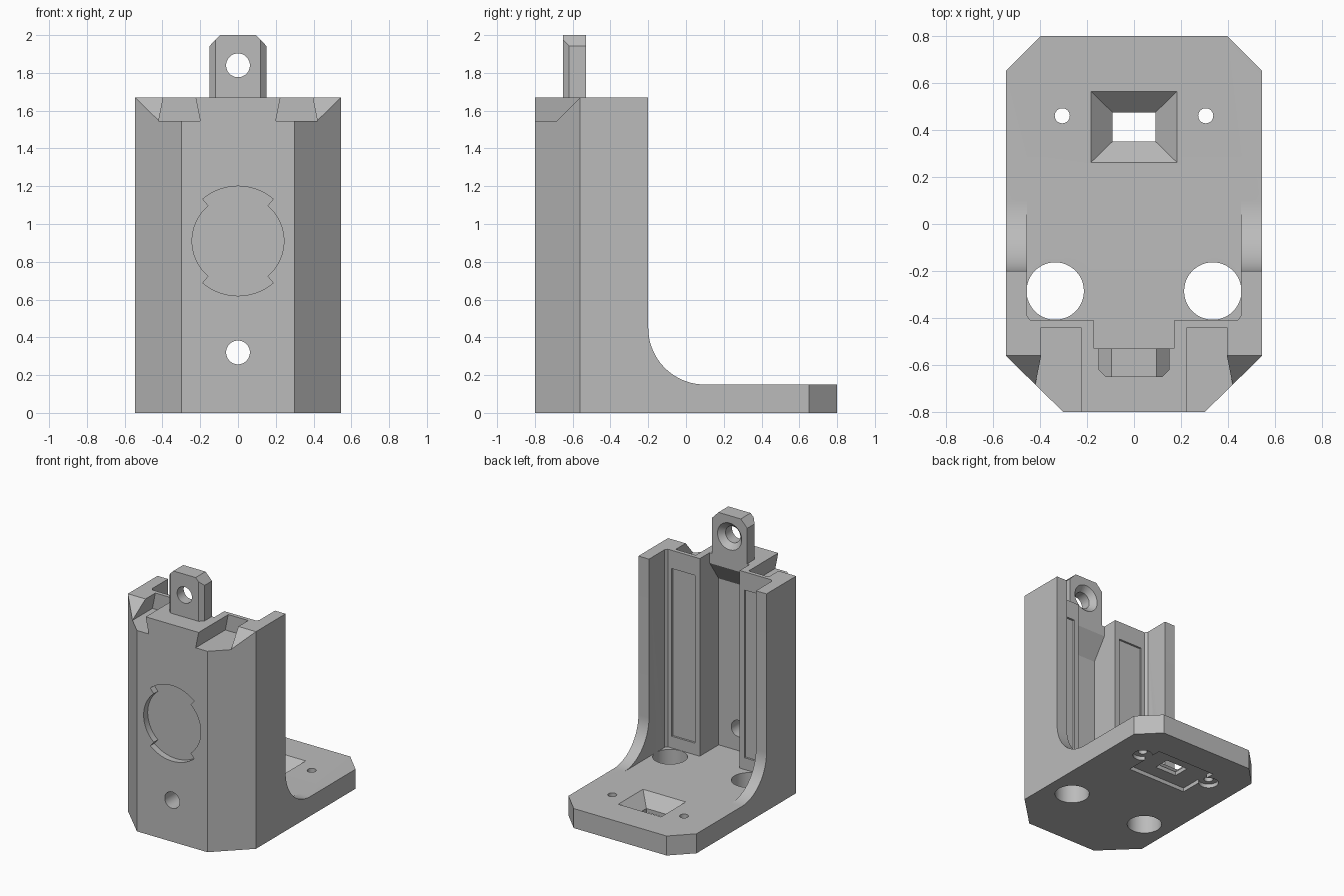
import bpy
import bmesh
from math import sin, cos, pi, radians

cube = bpy.data.objects.get("Cube")
if cube:
    bpy.data.objects.remove(cube)

grey = bpy.data.materials.new("plain_grey")
grey.use_nodes = True
grey.diffuse_color = (0.5, 0.5, 0.5, 1)
grey.node_tree.nodes["Principled BSDF"].inputs["Base Color"].default_value = (0.5, 0.5, 0.5, 1)


def loft(name, ring_a, ring_b):
    """Closed solid between two rings of 3D points."""
    bm = bmesh.new()
    a = [bm.verts.new(p) for p in ring_a]
    b = [bm.verts.new(p) for p in ring_b]
    n = len(a)
    bm.faces.new(a)
    bm.faces.new(b)
    for i in range(n):
        j = (i + 1) % n
        bm.faces.new((a[i], a[j], b[j], b[i]))
    bmesh.ops.recalc_face_normals(bm, faces=bm.faces)
    mesh = bpy.data.meshes.new(name)
    bm.to_mesh(mesh)
    bm.free()
    mesh.materials.append(grey)
    obj = bpy.data.objects.new(name, mesh)
    bpy.context.collection.objects.link(obj)
    return obj


def place(pts, axis, d):
    """Lift 2D points to 3D at distance d along the axis."""
    if axis == "x":
        return [(d, u, v) for u, v in pts]
    if axis == "y":
        return [(u, d, v) for u, v in pts]
    return [(u, v, d) for u, v in pts]


def prism(name, pts, axis, lo, hi, end=None):
    return loft(name, place(pts, axis, lo), place(end or pts, axis, hi))


def arc(cx, cy, r, start=0, stop=360, n=48):
    full = stop - start == 360
    angles = [radians(start + (stop - start) * i / (n if full else n - 1)) for i in range(n)]
    return [(cx + r * cos(t), cy + r * sin(t)) for t in angles]


def rect(x0, x1, y0, y1):
    return [(x0, y0), (x1, y0), (x1, y1), (x0, y1)]


def flip(pts):
    return [(-u, v) for u, v in reversed(pts)]


def cut(target, cutter):
    cutter.hide_render = True
    mod = target.modifiers.new("cut", "BOOLEAN")
    mod.operation = "DIFFERENCE"
    mod.solver = "EXACT"
    mod.object = cutter
    bpy.context.view_layer.objects.active = target
    bpy.ops.object.modifier_apply(modifier=mod.name)
    bpy.data.objects.remove(cutter)


# Body: L-shaped side profile with a rounded inner corner
side = [(-0.8, 0), (0.8, 0), (0.8, 0.15)] + arc(0.1, 0.45, 0.3, 270, 180, 20)
side += [(-0.2, 1.67), (-0.8, 1.67)]
body = prism("bracket_body", side, "x", -0.545, 0.545)

# Inner cavity with the stepped front wall
half = [(0.455, 0.3), (0.455, -0.39), (0.44, -0.41), (0.17, -0.41), (0.17, -0.53)]
cut(body, prism("cavity", half + flip(half), "z", 0.15, 1.9))

# Deeper centre channel with a sloping ceiling
channel = [(-0.5, 0.15), (-0.64, 0.15), (-0.64, 1.43), (-0.53, 1.59), (-0.5, 1.59)]
cut(body, prism("channel", channel, "x", -0.17, 0.17))

for s in (1, -1):
    def mirror(pts):
        return pts if s == 1 else flip(pts)

    # Chamfered vertical corners
    front = [(0.30, -0.8), (0.30, -0.9), (0.7, -0.9), (0.7, -0.56), (0.545, -0.56)]
    rear = [(0.395, 0.8), (0.545, 0.65), (0.7, 0.65), (0.7, 0.9), (0.395, 0.9)]
    cut(body, prism("front_corner", mirror(front), "z", -0.1, 1.9))
    cut(body, prism("rear_corner", mirror(rear), "z", -0.1, 1.9))

    # Sloped shoulder and dovetail pocket at the top
    slope = [(-0.9, 1.545), (-0.685, 1.545), (-0.43, 1.80), (-0.9, 1.80)]
    cut(body, prism("shoulder", slope, "x", s * 0.31, s * 0.7))
    cut(body, prism("pocket", mirror(rect(0.2, 0.42, -0.9, -0.44)), "z", 1.545, 1.795,
                    mirror(rect(0.25, 0.37, -0.9, -0.44))))

    # Shallow inner panel
    cut(body, prism("panel", mirror(rect(0.21, 0.41, 0.24, 1.53)), "y", -0.425, -0.35))

    # Base holes and round ears of the underside recess
    cut(body, prism("post_hole", arc(s * 0.335, -0.285, 0.122), "z", -0.1, 0.3))
    cut(body, prism("ear", arc(s * 0.305, 0.46, 0.07, n=32), "z", -0.1, 0.03))
    cut(body, prism("screw_hole", arc(s * 0.305, 0.46, 0.032, n=32), "z", -0.1, 0.3))

# Underside recess, tapered funnel and its throat
cut(body, prism("recess", rect(-0.25, 0.25, 0.25, 0.575), "z", -0.1, 0.03))
cut(body, prism("throat", rect(-0.092, 0.092, 0.35, 0.475), "z", -0.1, 0.1))
cut(body, prism("funnel", rect(-0.092, 0.092, 0.35, 0.475), "z", 0.06, 0.15 + 0.09,
                rect(-0.272, 0.272, 0.175, 0.652)))

# Front disc recess with stepped arcs, and the screw hole below
dial = arc(0, 0.91, 0.29, 50, 130) + arc(0, 0.91, 0.243, 130, 230)
dial += arc(0, 0.91, 0.29, 230, 310) + arc(0, 0.91, 0.243, 310, 410)
cut(body, prism("dial", dial, "y", -0.9, -0.75))
cut(body, prism("front_hole", arc(0, 0.32, 0.063), "y", -0.9, -0.5))

# Mounting tab with chamfered corners and a countersunk hole
plan = [(0.15, -0.53), (0.15, -0.62), (0.12, -0.65)]
tab = prism("mounting_tab", plan + flip(plan), "z", 1.67, 2.0)
for s in (1, -1):
    corner = [(s * 0.095, 2.0), (s * 0.15, 1.943), (s * 0.3, 1.943), (s * 0.3, 2.1), (s * 0.095, 2.1)]
    cut(tab, prism("tab_corner", corner, "y", -0.8, -0.4))
cut(tab, prism("tab_hole", arc(0, 1.84, 0.063), "y", -0.8, -0.4))
cut(tab, prism("countersink", arc(0, 1.84, 0.06), "y", -0.573, -0.49, arc(0, 1.84, 0.143)))

# Smooth round walls, crisp edges
for obj in (body, tab):
    bpy.ops.object.select_all(action="DESELECT")
    obj.select_set(True)
    bpy.context.view_layer.objects.active = obj
    bpy.ops.object.shade_smooth_by_angle(angle=pi / 7)
